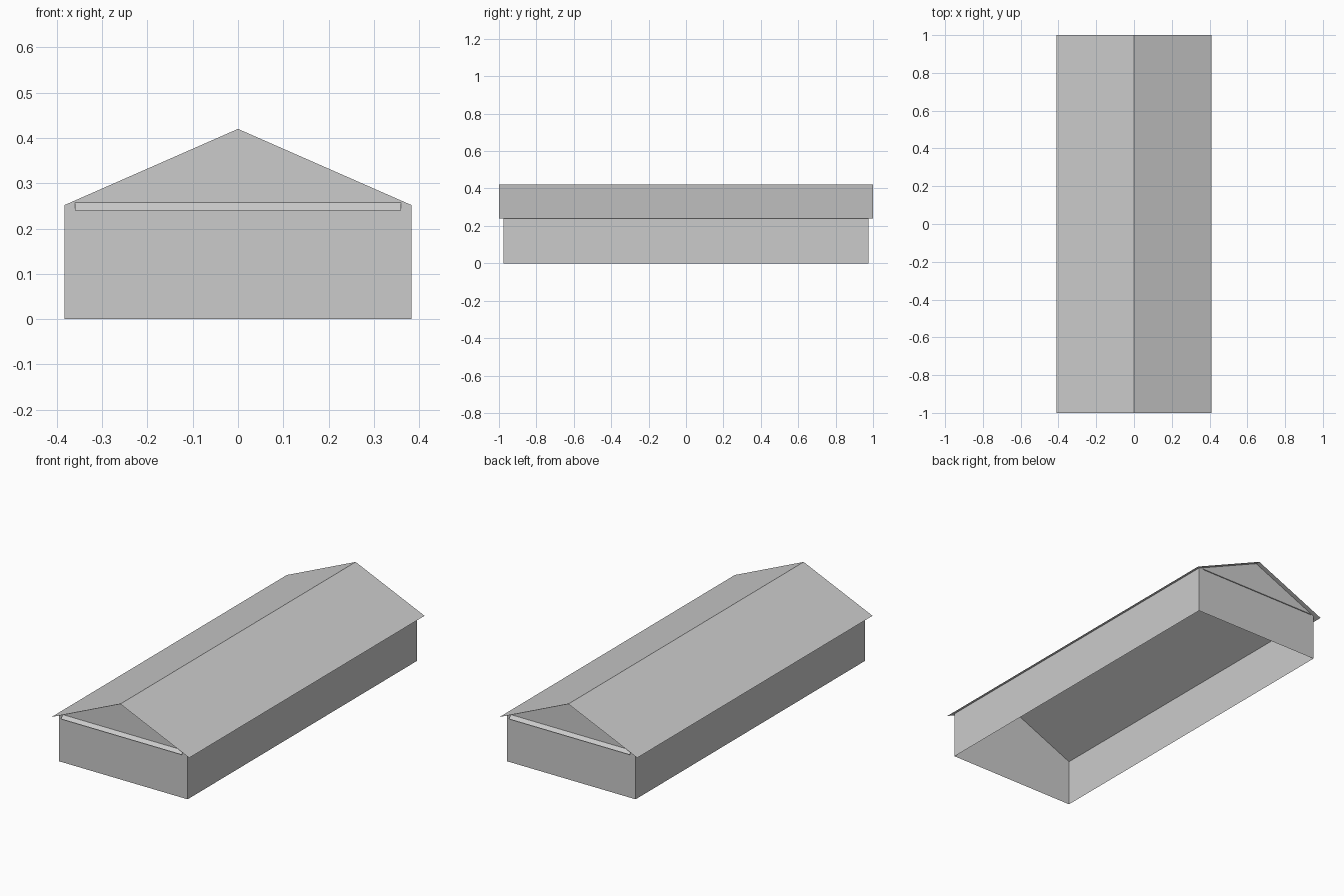
import bpy

# Remove the default cube only
cube = bpy.data.objects.get("Cube")
if cube:
    bpy.data.objects.remove(cube, do_unlink=True)

# Main dimensions
ROOF_X, ROOF_Y = 0.41, 1.0
WALL_X, WALL_Y = 0.383, 0.975
EAVE_Z, RIDGE_Z = 0.24, 0.42
WALL_TOP = RIDGE_Z - (RIDGE_Z - EAVE_Z) * WALL_X / ROOF_X

grey = bpy.data.materials.new("plain grey")
grey.use_nodes = True
grey.diffuse_color = (0.6, 0.6, 0.6, 1)
bsdf = grey.node_tree.nodes["Principled BSDF"]
bsdf.inputs["Base Color"].default_value = (0.6, 0.6, 0.6, 1)
bsdf.inputs["Roughness"].default_value = 0.9


def sheet(name, verts, faces):
    mesh = bpy.data.meshes.new(name)
    mesh.from_pydata(verts, [], faces)
    mesh.materials.append(grey)
    obj = bpy.data.objects.new(name, mesh)
    bpy.context.collection.objects.link(obj)
    return obj


def extrude_profile(name, profile, half_length):
    """Sweep an open x-z profile along y as a thin sheet."""
    n = len(profile)
    verts = [(x, y, z) for y in (-half_length, half_length) for x, z in profile]
    faces = [(i, i + n, i + n + 1, i + 1) for i in range(n - 1)]
    return sheet(name, verts, faces)


# Folded roof sheet with overhanging eaves and verges
roof = [(ROOF_X, EAVE_Z), (0, RIDGE_Z), (-ROOF_X, EAVE_Z)]
extrude_profile("roof", roof, ROOF_Y)

for side, label in ((-1, "right"), (1, "left")):
    # Long side wall, open underneath
    wall = [(side * WALL_X, 0), (side * WALL_X, WALL_TOP)]
    extrude_profile(label + "_wall", wall[::-side], WALL_Y)

gable = [(-WALL_X, 0), (WALL_X, 0), (WALL_X, WALL_TOP),
         (0, RIDGE_Z), (-WALL_X, WALL_TOP)]
for end, label in ((-1, "front"), (1, "back")):
    # End wall with its gable
    sheet(label + "_gable_wall", [(-end * x, end * WALL_Y, z) for x, z in gable],
          [(0, 1, 2, 3, 4)])
    # Narrow sloping weather strip at the foot of the gable
    low, high, half = end * (WALL_Y + 0.017), end * WALL_Y, -end * 0.36
    sheet(label + "_weather_strip",
          [(-half, low, EAVE_Z), (half, low, EAVE_Z),
           (half, high, EAVE_Z + 0.017), (-half, high, EAVE_Z + 0.017)],
          [(0, 1, 2, 3)])
